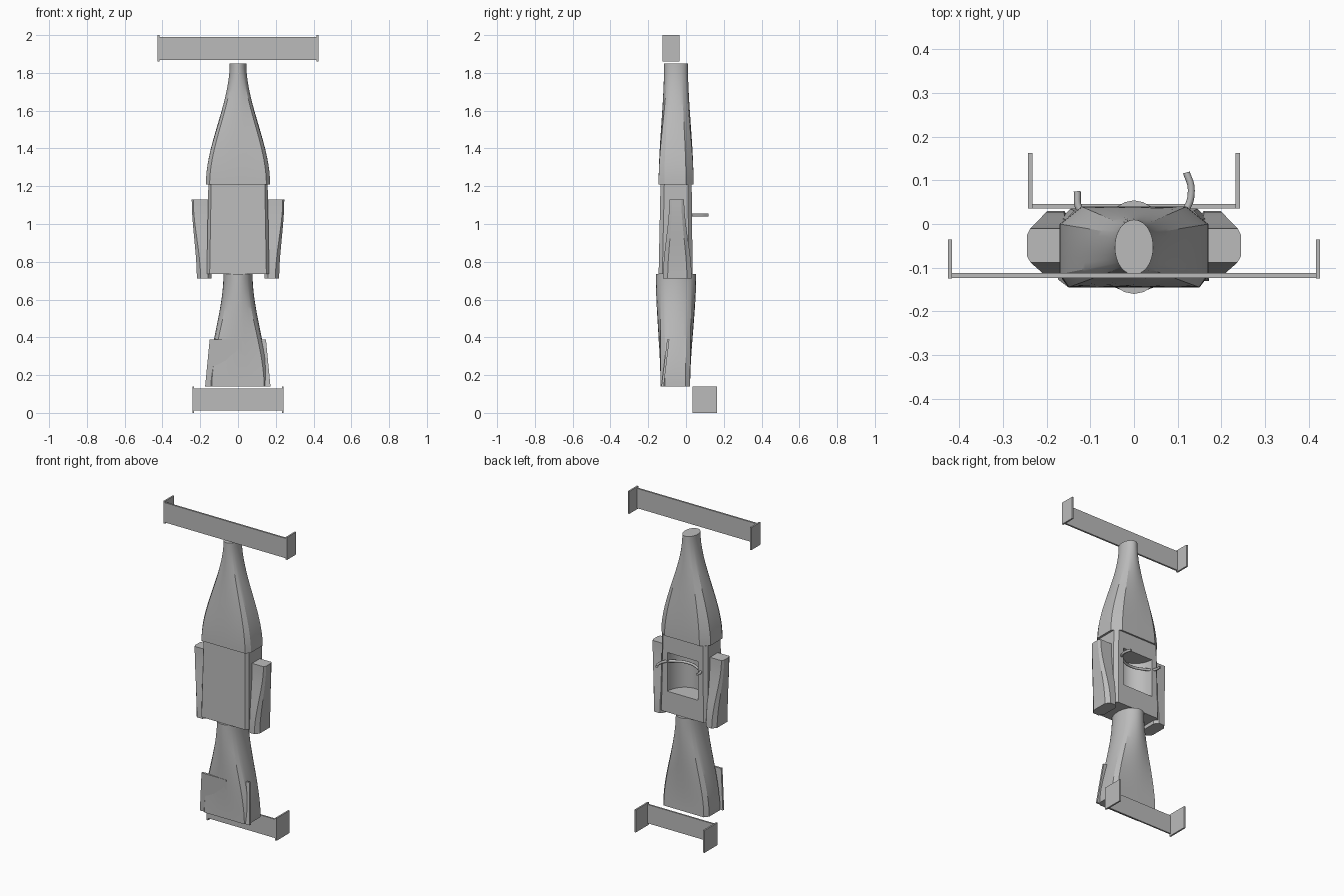
import bpy, bmesh, math
from mathutils import Vector

cube = bpy.data.objects.get("Cube")
if cube:
    bpy.data.objects.remove(cube, do_unlink=True)

GREY = (0.5, 0.5, 0.5, 1)
mat = bpy.data.materials.new("plain grey")
mat.use_nodes = True
mat.diffuse_color = GREY
mat.node_tree.nodes["Principled BSDF"].inputs["Base Color"].default_value = GREY


def finish(name, bm, smooth=None):
    bmesh.ops.recalc_face_normals(bm, faces=bm.faces)
    mesh = bpy.data.meshes.new(name)
    bm.to_mesh(mesh)
    bm.free()
    mesh.materials.append(mat)
    ob = bpy.data.objects.new(name, mesh)
    bpy.context.collection.objects.link(ob)
    if smooth:
        bpy.ops.object.select_all(action='DESELECT')
        ob.select_set(True)
        bpy.context.view_layer.objects.active = ob
        bpy.ops.object.shade_smooth_by_angle(angle=math.radians(smooth))
    return ob


def box(name, x0, x1, y0, y1, z0, z1, shear=0, flare=0):
    """Box whose lower edge can be sheared along y and flared along x."""
    bm = bmesh.new()
    bmesh.ops.create_cube(bm, size=1)
    for v in bm.verts:
        x, y, z = v.co + Vector((.5, .5, .5))
        v.co = (x0 + (x1 - x0) * x, y0 + (y1 - y0) * y + shear * (1 - z), z0 + (z1 - z0) * z)
        if flare and (x > .5) == (flare > 0):
            v.co.x += flare * (1 - z)
    return finish(name, bm)


def chamfered(x0, x1, y0, y1, front, back, steps=1):
    """Rectangle outline with cut corners, each edge divided into steps."""
    (fx, fy), (bx, by) = front, back
    pts = [(x0 + fx, y0), (x1 - fx, y0), (x1, y0 + fy), (x1, y1 - by),
           (x1 - bx, y1), (x0 + bx, y1), (x0, y1 - by), (x0, y0 + fy)]
    return [Vector(p).lerp(Vector(pts[(i + 1) % 8]), k / steps)
            for i, p in enumerate(pts) for k in range(steps)]


def ellipse_like(outline, cy, rx, ry):
    """Ellipse with one point for every point of the outline."""
    mid = (min(p.y for p in outline) + max(p.y for p in outline)) / 2
    w = max(p.x for p in outline)
    h = max(p.y for p in outline) - mid
    angles = [math.atan2((p.y - mid) / h, p.x / w) for p in outline]
    return [Vector((rx * math.cos(a), cy + ry * math.sin(a))) for a in angles]


def loft(name, top, bottom, z_top, z_bottom, steps=1, smooth=None):
    """Skin from top outline to bottom outline, eased at both ends."""
    bm = bmesh.new()
    rings = []
    for i in range(steps + 1):
        t = i / steps
        e = t * t * (3 - 2 * t)
        z = z_top + (z_bottom - z_top) * t
        rings.append([bm.verts.new((*a.lerp(b, e), z)) for a, b in zip(top, bottom)])
    n = len(top)
    for r, s in zip(rings, rings[1:]):
        for j in range(n):
            bm.faces.new((r[j], r[(j + 1) % n], s[(j + 1) % n], s[j]))
    bm.faces.new(rings[0])
    bm.faces.new(rings[-1])
    return finish(name, bm, smooth)


# Nose cone: oval tip easing into a chamfered box
base = chamfered(-.17, .17, -.145, .04, (.02, .03), (.05, .04), 6)
loft("nose_cone", ellipse_like(base, -.053, .044, .063), base, 1.85, 1.21, 24, 25)

# Tail: oval neck easing into a chamfered box
base = chamfered(-.158, .158, -.135, .022, (.02, .025), (.02, .025), 6)
loft("tail_body", ellipse_like(base, -.053, .077, .107), base, .735, .14, 24, 25)

# Middle body with a rounded cockpit cut in its back face
body = loft("cockpit_body",
            chamfered(-.157, .157, -.135, .03, (.015, .02), (.02, .02)),
            chamfered(-.165, .165, -.145, .035, (.015, .02), (.02, .02)), 1.21, .735)
bm = bmesh.new()
bmesh.ops.create_cone(bm, cap_ends=True, segments=48, radius1=1, radius2=1, depth=1)
for v in bm.verts:
    v.co = (v.co.x * .105, .035 + v.co.y * .12, .985 + v.co.z * .24)
cutter = finish("cockpit_cutter", bm)
cutter.hide_render = True
cutter.hide_viewport = True
cutter.display_type = 'WIRE'
cut = body.modifiers.new("cockpit", 'BOOLEAN')
cut.operation = 'DIFFERENCE'
cut.solver = 'EXACT'
cut.object = cutter
# apply the cut, then discard the helper
bpy.context.view_layer.update()
done = bpy.data.meshes.new_from_object(body.evaluated_get(bpy.context.evaluated_depsgraph_get()))
body.modifiers.clear()
body.data = done
bpy.data.objects.remove(cutter, do_unlink=True)
bpy.ops.object.select_all(action='DESELECT')
body.select_set(True)
bpy.context.view_layer.objects.active = body
bpy.ops.object.shade_smooth_by_angle(angle=math.radians(25))

# Bent bar across the cockpit, with both ends sticking out
curve = bpy.data.curves.new("cockpit_bar", 'CURVE')
curve.dimensions = '3D'
curve.bevel_depth = .008
curve.bevel_resolution = 2
curve.use_fill_caps = True
path = [(.12, .118), (.131, .08), (.12, .035), (.08, .0), (0, -.025),
        (-.08, .0), (-.125, .035), (-.13, .075)]
spline = curve.splines.new('BEZIER')
spline.bezier_points.add(len(path) - 1)
for p, (x, y) in zip(spline.bezier_points, path):
    p.co = (x, y, 1.047)
    p.handle_left_type = p.handle_right_type = 'AUTO'
curve.materials.append(mat)
bpy.context.collection.objects.link(bpy.data.objects.new("cockpit_bar", curve))

for side, s in (("left", 1), ("right", -1)):
    # Side pod: narrow intake above, wide and tucked in below
    top = chamfered(.15, .245, -.088, -.01, (.008, .015), (.008, .015))
    low = chamfered(.14, .218, -.122, .03, (.02, .025), (.02, .025))
    for p in top + low:
        p.x *= s
    loft(side + "_side_pod", top, low, 1.13, .712, 12, 25)
    # End plates of both wings
    for wing, x, y0, y1, z0, z1 in (("front", .421, -.125, -.035, 1.86, 2),
                                    ("rear", .237, .035, .163, 0, .14)):
        box(f"{side}_{wing}_end_plate", s * x - .005, s * x + .005, y0, y1, z0, z1)

# Wing planes
box("front_wing", -.42, .42, -.123, -.112, 1.867, 1.99)
box("rear_wing", -.236, .236, .036, .046, .013, .13)

# Tail fins: a broad plate on the right, a narrow one on the left
box("right_tail_fin", -.15, .02, -.145, -.132, .14, .388, shear=.018, flare=-.024)
box("left_tail_fin", .08, .148, -.1, -.088, .14, .388, shear=-.03, flare=.024)
